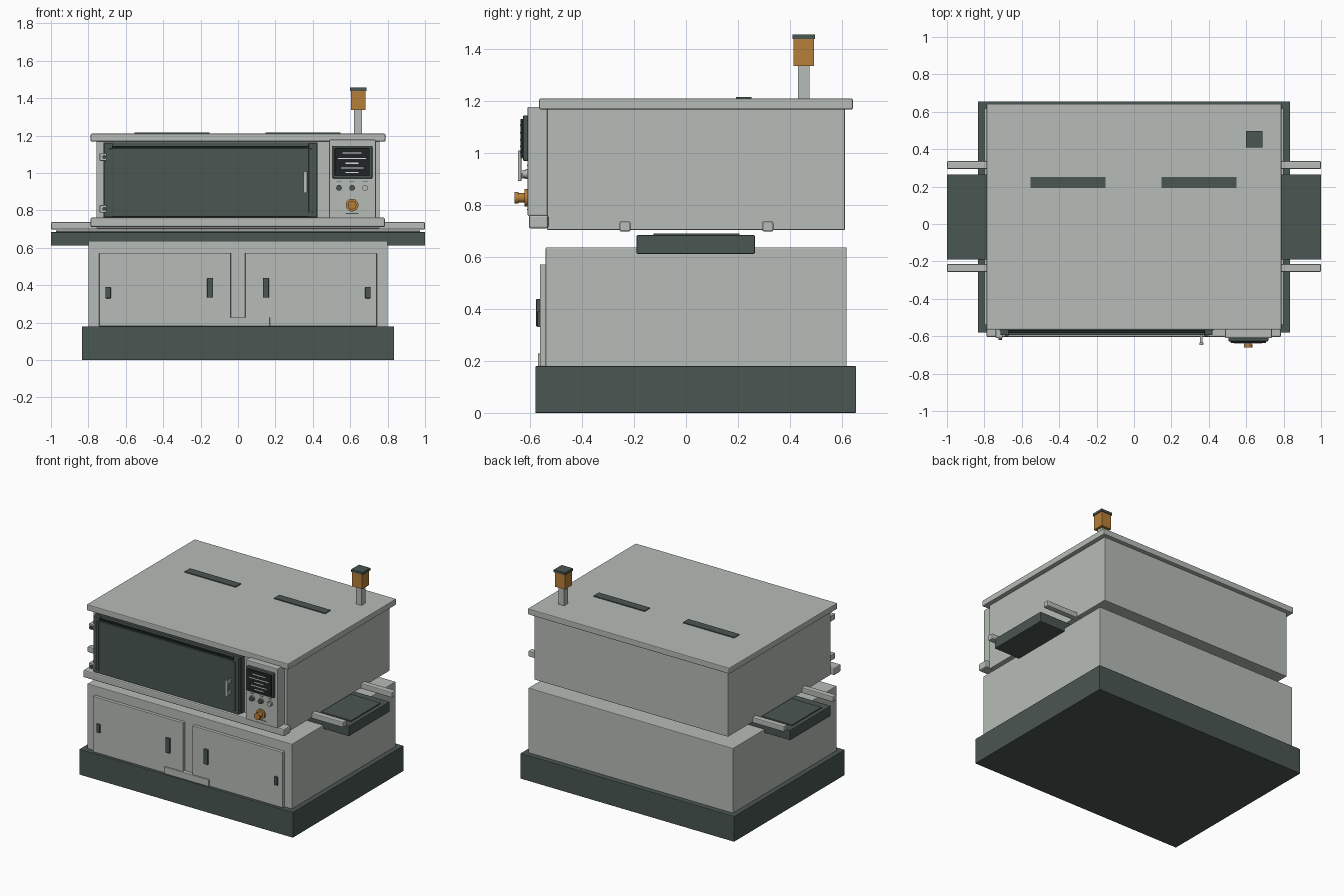
import bpy, math

if "Cube" in bpy.data.objects:
    bpy.data.objects.remove(bpy.data.objects["Cube"])


def srgb(r, g, b):
    lin = [((c / 255 + 0.055) / 1.055) ** 2.4 for c in (r, g, b)]
    return (*lin, 1.0)


def material(name, rgb):
    m = bpy.data.materials.new(name)
    m.diffuse_color = srgb(*rgb)
    m.use_nodes = True
    m.node_tree.nodes["Principled BSDF"].inputs["Base Color"].default_value = m.diffuse_color
    return m


STEEL = material("pale_steel", (183, 188, 183))
DARK = material("dark_green_grey", (74, 86, 81))
BLACK = material("screen_black", (32, 37, 38))
BRASS = material("amber", (182, 127, 56))
WHITE = material("screen_white", (222, 226, 224))


def box(name, x, y, z, mat, bevel=0.0):
    """Box from (min, max) ranges along each axis."""
    bpy.ops.mesh.primitive_cube_add(
        size=1, location=[(a + b) / 2 for a, b in (x, y, z)])
    o = bpy.context.object
    o.name = name
    o.scale = [b - a for a, b in (x, y, z)]
    bpy.ops.object.transform_apply(location=False, rotation=False, scale=True)
    o.data.materials.append(mat)
    if bevel:
        m = o.modifiers.new("soft_edges", 'BEVEL')
        m.width, m.segments = bevel, 2
    return o


def dial(name, x, z, r, y0, y1, mat):
    """Cylinder facing the front, from y0 to y1."""
    bpy.ops.mesh.primitive_cylinder_add(
        vertices=24, radius=r, depth=abs(y1 - y0),
        location=(x, (y0 + y1) / 2, z), rotation=(math.pi / 2, 0, 0))
    o = bpy.context.object
    o.name = name
    o.data.materials.append(mat)
    bpy.ops.object.shade_smooth_by_angle()


# Plinth and lower cabinet
box("plinth", (-.835, .835), (-.58, .655), (0, .18), DARK, .003)
box("lower_cabinet", (-.8, .8), (-.54, .618), (.17, .637), STEEL, .004)
box("kick_plate", (-.18, .17), (-.57, -.54), (.18, .228), STEEL, .002)

# Cabinet doors with inner pulls and outer latches
for s, side in ((-1, "left"), (1, "right")):
    def span(a, b):
        return tuple(sorted((s * a, s * b)))
    box(side + "_cabinet_door", span(.038, .742), (-.562, -.535), (.18, .572), STEEL, .003)
    box(side + "_door_pull", span(.133, .165), (-.577, -.56), (.333, .438), DARK, .003)
    box(side + "_door_latch", span(.68, .708), (-.573, -.56), (.33, .39), DARK, .003)

# Conveyor running through the gap
box("conveyor_bed", (-1, 1), (-.19, .265), (.612, .684), DARK, .004)
box("conveyor_belt", (-.972, .972), (-.125, .205), (.68, .691), DARK)
for name, y in (("front_rail", (-.256, -.214)), ("back_rail", (.294, .336))):
    box(name, (-1, 1), y, (.698, .737), STEEL, .006)

# Oven body, lid and roof vents
box("oven_body", (-.757, .757), (-.535, .612), (.704, 1.175), STEEL, .004)
box("oven_lid", (-.788, .788), (-.565, .642), (1.168, 1.21), STEEL, .005)
for name, x in (("left_vent", (-.553, -.153)), ("right_vent", (.147, .547))):
    box(name, x, (.192, .252), (1.205, 1.216), DARK)
box("front_sill", (-.788, .785), (-.605, -.53), (.71, .762), STEEL, .008)

# Oven door
box("oven_door_back", (-.72, .425), (-.57, -.53), (.762, 1.163), DARK, .003)
box("oven_door_gasket", (-.705, .41), (-.582, -.565), (.766, 1.145), BLACK)
box("oven_door_front", (-.71, .415), (-.594, -.578), (.765, 1.132), DARK, .003)
for name, x in (("left_door_stile", (-.715, -.67)), ("right_door_stile", (.378, .42))):
    box(name, x, (-.594, -.565), (.764, 1.16), DARK, .003)
for name, x in (("left_door_trim", -.68), ("right_door_trim", .388)):
    box(name, (x - .01, x + .01), (-.602, -.59), (.785, 1.13), DARK, .003)

# Door handle and hinges
box("oven_door_handle", (.349, .371), (-.647, -.633), (.892, 1.01), STEEL, .004)
for z in (.912, .99):
    box("handle_mount", (.353, .367), (-.637, -.59), (z - .01, z + .01), STEEL)
for z in (.808, 1.085):
    box("hinge", (-.74, -.702), (-.61, -.53), (z - .02, z + .02), STEEL, .004)
    dial("hinge_pin", -.715, z, .01, -.61, -.62, DARK)

# Control panel and display
box("control_panel", (.487, .737), (-.61, -.53), (.758, 1.178), STEEL, .005)
box("display_bezel", (.505, .718), (-.628, -.605), (.97, 1.145), DARK, .006)
box("display_screen", (.517, .706), (-.637, -.62), (.983, 1.132), BLACK, .003)
for x, w, z in ((.61, .05, 1.107), (.61, .075, 1.078), (.61, .035, 1.052),
                (.61, .06, 1.027), (.61, .035, 1.003)):
    box("display_line", (x - w, x + w), (-.639, -.636), (z - .003, z + .003), WHITE)

# Buttons with label dashes, and the main knob
for x, mat in ((.54, DARK), (.61, DARK), (.68, STEEL)):
    dial("button_ring", x, .92, .019, -.605, -.618, STEEL)
    dial("button", x, .92, .015, -.615, -.63, mat)
    box("button_label", (x - .014, x + .014), (-.612, -.609), (.951, .955), DARK)
box("knob_label", (.575, .645), (-.612, -.609), (.781, .785), DARK)
dial("knob_collar", .61, .828, .034, -.605, -.622, BRASS)
dial("knob_stem", .61, .828, .018, -.62, -.65, BRASS)
dial("knob_cap", .61, .828, .023, -.645, -.66, BRASS)

# Signal beacon on the roof
box("beacon_post", (.62, .664), (.431, .475), (1.2, 1.34), STEEL)
box("beacon_lamp", (.603, .681), (.414, .492), (1.336, 1.441), BRASS)
box("beacon_cap", (.598, .686), (.409, .497), (1.439, 1.456), DARK)
